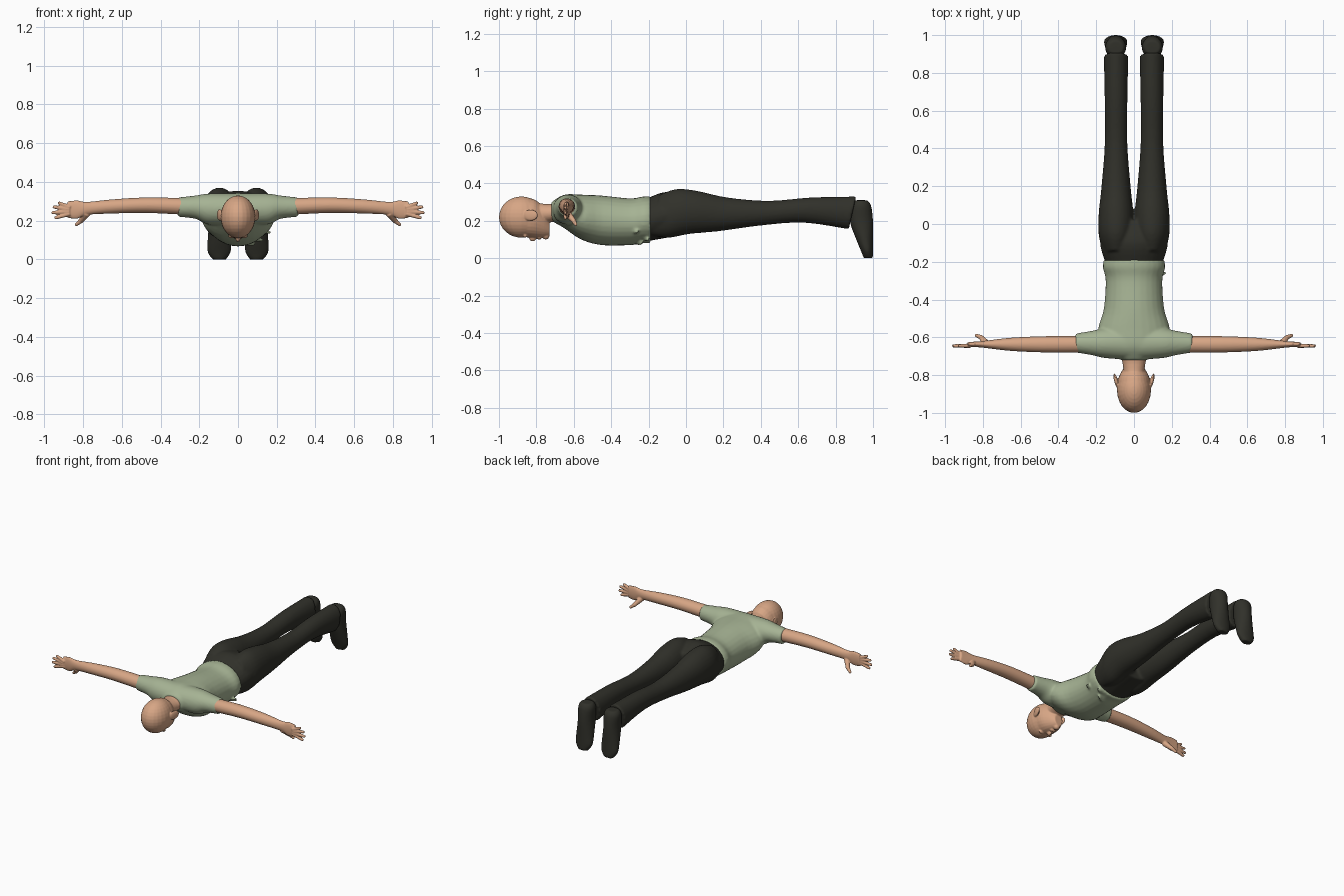
import bpy, bmesh, math
from mathutils import Vector, Matrix

cube = bpy.data.objects.get("Cube")
if cube:
    bpy.data.objects.remove(cube, do_unlink=True)

MIDDLE = (1,)
BOTH = (1, -1)


def material(name, colour):
    mat = bpy.data.materials.new(name)
    mat.use_nodes = True
    mat.diffuse_color = (*colour, 1)
    shader = mat.node_tree.nodes["Principled BSDF"]
    shader.inputs["Base Color"].default_value = (*colour, 1)
    return mat


skin = material("skin", (.68, .38, .235))
sage = material("sage shirt", (.38, .45, .295))
dark = material("dark trousers", (.03, .03, .023))


def blend(sections, steps=4):
    """Smooth curve through the given sections."""
    points = [Vector(section) for section in sections]
    result = []
    for i in range(len(points) - 1):
        start, end = points[i], points[i + 1]
        before = points[i - 1] if i else start
        after = points[i + 2] if i + 2 < len(points) else end
        for step in range(steps):
            f = step / steps
            leave = (end - before) / 2
            arrive = (after - start) / 2
            bend = (end - start) * 3 - leave * 2 - arrive
            settle = (start - end) * 2 + leave + arrive
            result.append(start + leave * f + bend * f ** 2 + settle * f ** 3)
    return result + [points[-1]]


def loft(bm, axis, centre, sections, sides=MIDDLE, slant=0, count=28):
    """Closed skin through ellipses (distance, half width, low, high)."""
    for side in sides:
        rings = []
        for distance, half, low, high in blend(sections):
            ring = []
            for i in range(count):
                angle = math.tau * i / count
                along = distance + slant * math.sin(angle)
                across = centre + half * math.cos(angle)
                height = (low + high) / 2 + (high - low) / 2 * math.sin(angle)
                place = {"x": (along, across, height),
                         "y": (across, along, height),
                         "z": (across, height, along)}[axis]
                ring.append(bm.verts.new((place[0] * side, *place[1:])))
            rings.append(ring)
        for first, second in zip(rings, rings[1:]):
            for i in range(count):
                j = (i + 1) % count
                bm.faces.new((first[i], first[j], second[j], second[i]))
        bm.faces.new(rings[0])
        bm.faces.new(rings[-1])


def ball(bm, centre, radii, sides=MIDDLE, turn=0):
    for side in sides:
        x, y, z = centre
        matrix = (Matrix.Translation((x * side, y, z))
                  @ Matrix.Rotation(turn * side, 4, "Z")
                  @ Matrix.Diagonal((*radii, 1)))
        bmesh.ops.create_uvsphere(bm, u_segments=24, v_segments=16, radius=1, matrix=matrix)


def finger(bm, start, end, thick, thin):
    """Tapered limb with a round tip, on both sides."""
    for side in BOTH:
        mirror = Matrix.Diagonal((side, 1, 1))
        base, tip = mirror @ Vector(start), mirror @ Vector(end)
        span = tip - base
        turn = span.to_track_quat("Z", "Y").to_matrix().to_4x4()
        bmesh.ops.create_cone(bm, cap_ends=True, segments=12, radius1=thick,
                              radius2=thin, depth=span.length,
                              matrix=Matrix.Translation((base + tip) / 2) @ turn)
    ball(bm, end, (thin, thin, thin), BOTH)


def part(name, bm, mat, voxel, smoothing=4):
    """Fuse the overlapping pieces into one soft surface."""
    bmesh.ops.recalc_face_normals(bm, faces=bm.faces)
    mesh = bpy.data.meshes.new(name)
    bm.to_mesh(mesh)
    bm.free()
    mesh.materials.append(mat)
    ob = bpy.data.objects.new(name, mesh)
    bpy.context.collection.objects.link(ob)
    fuse = ob.modifiers.new("fuse", "REMESH")
    fuse.mode = "VOXEL"
    fuse.voxel_size = voxel
    fuse.use_smooth_shade = True
    soften = ob.modifiers.new("soften", "SMOOTH")
    soften.factor = .5
    soften.iterations = smoothing


# Skull, jaw and neck, face down
bm = bmesh.new()
ball(bm, (0, -.88, .22), (.09, .12, .11))
loft(bm, "y", 0, [(-.92, .08, .12, .3), (-.83, .085, .11, .32),
                  (-.77, .06, .11, .28), (-.73, .03, .12, .2)])
loft(bm, "y", 0, [(-.83, .05, .18, .3), (-.74, .06, .19, .29), (-.67, .08, .2, .3)])
# Ears, nose, lips, chin and eyelids
ball(bm, (.095, -.83, .23), (.01, .04, .03), BOTH, turn=-.25)
ball(bm, (0, -.82, .11), (.013, .02, .02))
for y in (-.79, -.78):
    ball(bm, (0, y, .11), (.02, .006, .01))
ball(bm, (0, -.75, .12), (.02, .02, .02))
ball(bm, (.03, -.86, .12), (.02, .01, .01), BOTH)
part("head", bm, skin, .004)

# Shirt: trunk and short sleeves
bm = bmesh.new()
loft(bm, "y", 0, [(-.19, .16, .08, .33), (-.23, .165, .08, .33), (-.3, .15, .07, .32),
                  (-.45, .16, .07, .335), (-.56, .19, .1, .34),
                  (-.65, .16, .16, .34), (-.72, .07, .2, .3)])
loft(bm, "x", -.63, [(0, .09, .18, .34), (.15, .08, .18, .34),
                     (.22, .065, .21, .33), (.31, .05, .22, .32)], BOTH)
# Soft cloth folds at the waist
for x, y, z in ((.06, -.25, .08), (.1, -.21, .1), (.14, -.27, .14)):
    ball(bm, (x, y, z), (.04, .01, .01), turn=.4)
part("shirt", bm, sage, .008)

# Trousers: pelvis, seat and legs with slanted hems
bm = bmesh.new()
loft(bm, "y", 0, [(-.21, .15, .09, .32), (-.1, .18, .11, .355), (.02, .16, .13, .32)])
loft(bm, "y", .095, [(-.16, .06, .12, .34), (-.07, .09, .11, .37), (.04, .093, .13, .36),
                     (.2, .077, .145, .325), (.42, .06, .175, .307),
                     (.65, .06, .19, .325), (.89, .065, .155, .33)], BOTH, slant=.02)
part("trousers", bm, dark, .008)

# Shoes, toes pointing down
bm = bmesh.new()
loft(bm, "z", .097, [(.31, .04, .9, .97), (.28, .055, .88, .99), (.2, .053, .875, 1),
                     (.1, .06, .91, 1), (.04, .06, .935, 1), (0, .035, .95, 1)], BOTH)
part("shoes", bm, dark, .007, smoothing=3)

# Arms and palms
bm = bmesh.new()
loft(bm, "x", -.637, [(.26, .044, .23, .316), (.47, .043, .24, .32), (.65, .035, .237, .31),
                      (.78, .02, .23, .297), (.83, .015, .21, .305),
                      (.88, .012, .215, .3)], BOTH)
# Fingers fan out from the palm, thumbs point down
for i, reach in enumerate((.11, .13, .135, .125)):
    angle = .38 - .22 * i
    ray = Vector((math.cos(angle), 0, math.sin(angle)))
    palm = Vector((.82, -.645, .25))
    finger(bm, palm + ray * .05, palm + ray * reach, .012, .009)
knuckle = (.81, -.6, .2)
finger(bm, (.78, -.635, .24), knuckle, .02, .013)
finger(bm, knuckle, (.835, -.59, .18), .013, .009)
part("arms", bm, skin, .004, smoothing=3)
